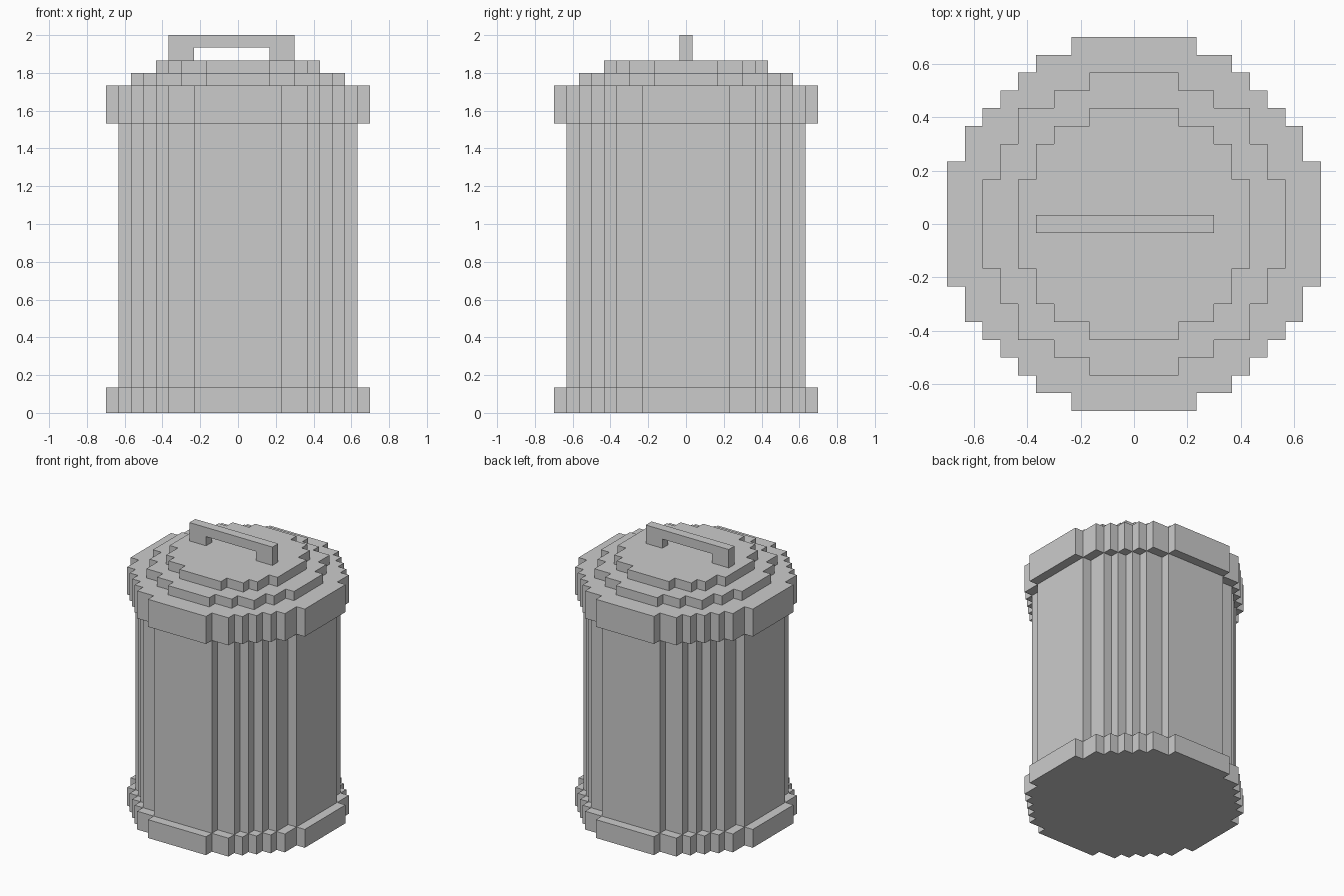
import bpy, bmesh
from math import isqrt
from mathutils import Vector

if "Cube" in bpy.data.objects:
    bpy.data.objects.remove(bpy.data.objects["Cube"])

U = 2 / 30  # one block


def extrude(name, outline, offset):
    """Solid made by sweeping a closed outline along an offset."""
    bm = bmesh.new()
    face = bm.faces.new([bm.verts.new(Vector(p) * U) for p in outline])
    new = bmesh.ops.extrude_face_region(bm, geom=[face])["geom"]
    verts = [v for v in new if isinstance(v, bmesh.types.BMVert)]
    bmesh.ops.translate(bm, verts=verts, vec=Vector(offset) * U)
    bmesh.ops.recalc_face_normals(bm, faces=bm.faces)
    mesh = bpy.data.meshes.new(name)
    bm.to_mesh(mesh)
    bm.free()
    obj = bpy.data.objects.new(name, mesh)
    bpy.context.collection.objects.link(obj)
    return obj


def block_disc(name, n, z0, z1):
    """Disc of square blocks, 2n+1 blocks across."""
    limit = (2 * n + 1) ** 2 // 4
    reach = [isqrt(limit - y * y) + 0.5 for y in range(n + 1)]
    # stepped quarter outline from the +x side to the +y side
    quarter = []
    for y, x in enumerate(reach):
        if y == n or reach[y + 1] != x:
            quarter.append((x, y + 0.5))
            if y < n:
                quarter.append((reach[y + 1], y + 0.5))
    # repeat it around the four quadrants
    outline = []
    for _ in range(4):
        outline += [(x, y, z0) for x, y in quarter]
        quarter = [(-y, x) for x, y in quarter]
    return extrude(name, outline, (0, 0, z1 - z0))


# Can and stepped lid
block_disc("base_ring", 10, 0, 2)
block_disc("can_body", 9, 2, 23)
block_disc("lid_rim", 10, 23, 26)
block_disc("lid_lower_step", 8, 26, 27)
block_disc("lid_upper_step", 6, 27, 28)

# Bracket handle, set slightly to the left
handle = [(-5.5, 28), (-3.5, 28), (-3.5, 29), (2.5, 29),
          (2.5, 28), (4.5, 28), (4.5, 30), (-5.5, 30)]
extrude("lid_handle", [(x, -0.5, z) for x, z in handle], (0, 1, 0))
